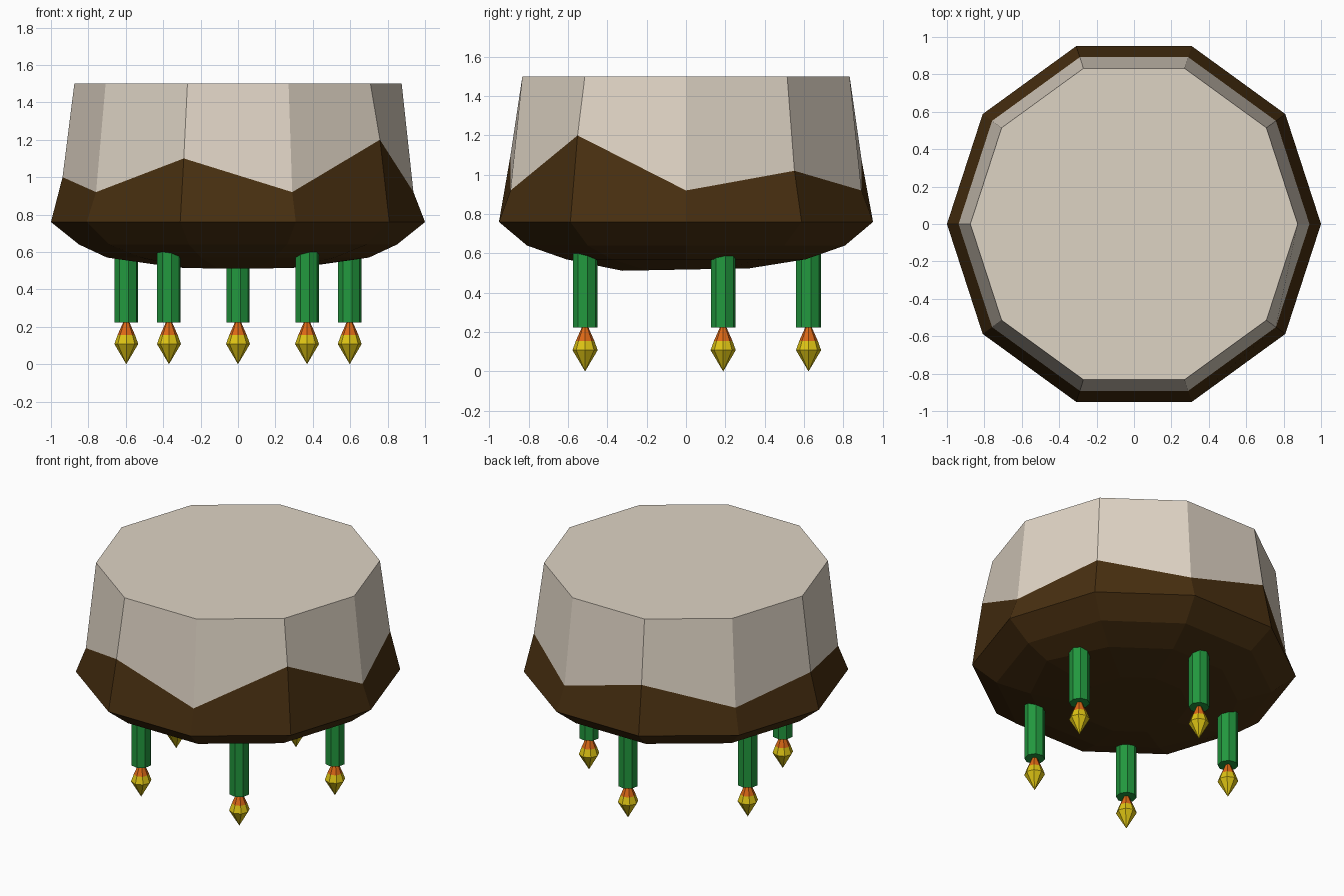
import bpy, bmesh, math

if "Cube" in bpy.data.objects:
    bpy.data.objects.remove(bpy.data.objects["Cube"])


def srgb(r, g, b):
    def lin(c):
        c /= 255
        return c / 12.92 if c <= 0.04045 else ((c + 0.055) / 1.055) ** 2.4
    return (lin(r), lin(g), lin(b), 1)


def material(name, rgb):
    m = bpy.data.materials.new(name)
    m.diffuse_color = srgb(*rgb)
    m.use_nodes = True
    m.node_tree.nodes["Principled BSDF"].inputs["Base Color"].default_value = m.diffuse_color
    return m


cream = material("cream", (222, 211, 196))
brown = material("dark brown", (72, 47, 16))
green = material("leg green", (34, 152, 62))
orange = material("flame orange", (222, 105, 22))
yellow = material("flame yellow", (222, 196, 20))


def loft(name, rings, mats, band_mats, location=(0, 0, 0), top_mat=0):
    """Join rings of points from bottom to top; one material index per band."""
    bm = bmesh.new()
    vs = [[bm.verts.new(p) for p in ring] for ring in rings]
    for lower, upper, mi in zip(vs, vs[1:], band_mats):
        n = len(lower)
        for i in range(n):
            j = (i + 1) % n
            bm.faces.new((lower[i], lower[j], upper[j], upper[i])).material_index = mi
    bm.faces.new(vs[0][::-1]).material_index = band_mats[0]
    bm.faces.new(vs[-1]).material_index = top_mat
    bmesh.ops.remove_doubles(bm, verts=bm.verts, dist=0.0002)
    bmesh.ops.recalc_face_normals(bm, faces=bm.faces)
    me = bpy.data.meshes.new(name)
    bm.to_mesh(me)
    bm.free()
    for m in mats:
        me.materials.append(m)
    ob = bpy.data.objects.new(name, me)
    ob.location = location
    bpy.context.collection.objects.link(ob)
    return ob


def ring(n, r, z, phase=0):
    """Regular ring; r and z may be one value or one per corner."""
    rs = r if isinstance(r, list) else [r] * n
    zs = z if isinstance(z, list) else [z] * n
    return [(rs[i] * math.cos(phase + math.tau * i / n),
             rs[i] * math.sin(phase + math.tau * i / n), zs[i]) for i in range(n)]


# Ten-sided body with a jagged border between brown and cream
border = [0.92, 1.02, 0.92, 1.08, 0.92, 1.00, 0.92, 1.10, 0.92, 1.20]
lower_r = [0.70 if i % 5 == 0 else 0.64 for i in range(10)]
low_z = [0.518 + 0.02 * 0.33 * math.sin(math.tau * i / 10) for i in range(10)]
loft("body",
     [ring(10, 0.34, low_z), ring(10, lower_r, 0.57), ring(10, 0.85, 0.64),
      ring(10, 1.0, 0.76), ring(10, 0.938, border), ring(10, 0.875, 1.5)],
     [cream, brown], [1, 1, 1, 1, 0])

# Five legs, each ending in a pointed flame
for k in range(5):
    a = math.pi / 2 + math.tau * k / 5
    pos = (0.628 * math.cos(a), 0.628 * math.sin(a) - 0.005, 0)
    loft(f"leg_{k + 1}", [ring(8, 0.064, 0.222, 0.2), ring(8, 0.064, 0.625, 0.2)],
         [green], [0], pos)
    loft(f"flame_{k + 1}",
         [ring(8, 0.0001, 0.0), ring(8, 0.064, 0.108), ring(8, 0.047, 0.155),
          ring(8, 0.014, 0.23)],
         [orange, yellow], [1, 1, 0], pos)
